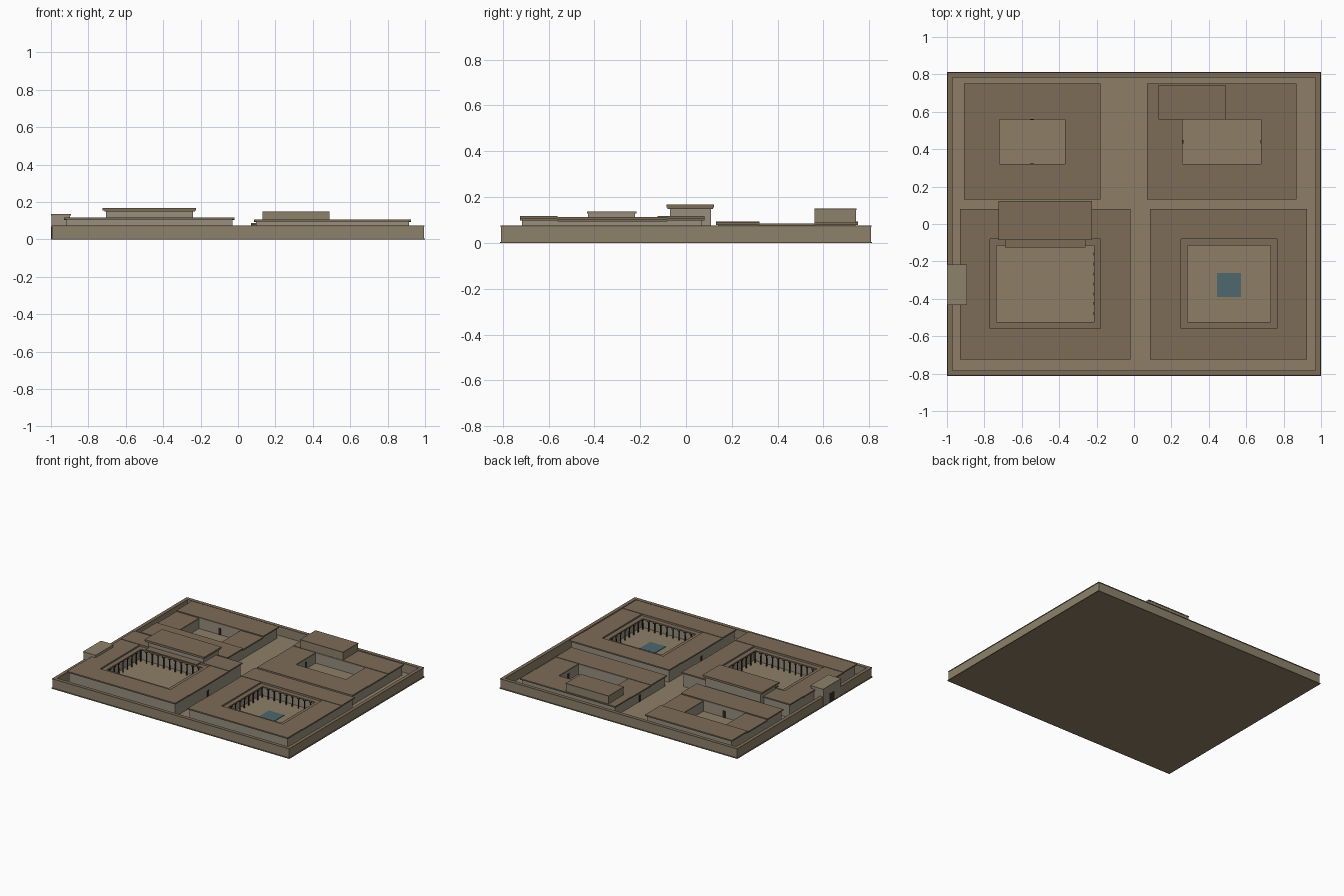
import bpy, bmesh
from mathutils import Vector, Matrix

if "Cube" in bpy.data.objects:
    bpy.data.objects.remove(bpy.data.objects["Cube"])


def mat(name, rgb):
    m = bpy.data.materials.new(name)
    m.diffuse_color = (*rgb, 1)
    m.use_nodes = True
    m.node_tree.nodes["Principled BSDF"].inputs["Base Color"].default_value = m.diffuse_color
    return m


EARTH = mat("earth", (.27, .21, .135))
MUD = mat("mud_wall", (.27, .22, .145))
ROOF = mat("roof_clay", (.205, .15, .095))
PLASTER = mat("plaster", (.31, .275, .21))
WOOD = mat("dark_wood", (.04, .025, .02))
WATER = mat("water", (.075, .14, .155))


def add_box(bm, x0, x1, y0, y1, z0, z1):
    m = Matrix.Translation(((x0 + x1) / 2, (y0 + y1) / 2, (z0 + z1) / 2))
    m = m @ Matrix.Diagonal((x1 - x0, y1 - y0, z1 - z0, 1))
    bmesh.ops.create_cube(bm, size=1, matrix=m)


def finish(name, bm, material):
    me = bpy.data.meshes.new(name)
    bm.to_mesh(me)
    bm.free()
    ob = bpy.data.objects.new(name, me)
    bpy.context.collection.objects.link(ob)
    me.materials.append(material)
    return ob


def boxes(name, material, *dims):
    bm = bmesh.new()
    for d in dims:
        add_box(bm, *d)
    return finish(name, bm, material)


def ring(outer, inner, z0, z1):
    """Four boxes round a rectangular opening: south, north, west, east."""
    a, b, c, d = outer
    e, f, g, h = inner
    return [(a, b, c, g, z0, z1), (a, b, h, d, z0, z1),
            (a, e, g, h, z0, z1), (f, b, g, h, z0, z1)]


def inset(r, t):
    return (r[0] + t, r[1] - t, r[2] + t, r[3] - t)


def columns(name, rect, z0, z1, spacing=.05):
    bm = bmesh.new()
    a, b, c, d = rect
    nx, ny = round((b - a) / spacing), round((d - c) / spacing)
    pts = [(a + (b - a) * i / nx, y) for i in range(nx + 1) for y in (c, d)]
    pts += [(x, c + (d - c) * i / ny) for i in range(1, ny) for x in (a, b)]
    for x, y in pts:
        bmesh.ops.create_cone(bm, cap_ends=True, segments=8, radius1=.005, radius2=.004,
                              depth=z1 - z0,
                              matrix=Matrix.Translation((x, y, (z0 + z1) / 2)))
        add_box(bm, x - .008, x + .008, y - .008, y + .008, z1 - .008, z1)
    return finish(name, bm, WOOD)


G = .006  # ground level

# Ground, perimeter wall, plinth and coping
site = (-1, 1, -.813, .813)
boxes("ground", EARTH, (-.99, .99, -.803, .803, 0, G))
boxes("wall_plinth", ROOF, *ring(site, inset(site, .035), 0, .005))
boxes("perimeter_wall", MUD, *ring(inset(site, .006), inset(site, .028), 0, .07))
boxes("wall_coping", ROOF, *ring(inset(site, .003), inset(site, .03), .07, .075))


def wings(name, outer, court, tops):
    """Courtyard building: plaster wings under slightly overhanging roof slabs."""
    walls = ring(inset(outer, .01), court, G, 0)
    roofs = ring(outer, court, 0, 0)
    boxes(name + "_wings", PLASTER, *[(*w[:4], G, t - .01) for w, t in zip(walls, tops)])
    boxes(name + "_roofs", ROOF, *[(*r[:4], t - .01, t) for r, t in zip(roofs, tops)])


# Four courtyard buildings
sw, sw_court = (-.93, -.02, -.725, .08), (-.77, -.18, -.56, -.08)
se, se_court = (.085, .925, -.725, .08), (.25, .765, -.56, -.08)
nw, nw_court = (-.91, -.18, .13, .75), (-.72, -.37, .32, .56)
ne, ne_court = (.07, .87, .13, .75), (.26, .68, .32, .56)
wings("southwest", sw, sw_court, (.117, .117, .114, .114))
wings("southeast", se, se_court, (.107, .107, .104, .104))
wings("northwest", nw, nw_court, (.093, .093, .085, .085))
wings("northeast", ne, ne_court, (.088, .088, .085, .085))

# Verandas with columns round the two large courts
for name, court, top in (("southwest", sw_court, .103), ("southeast", se_court, .093)):
    edge = inset(court, .035)
    boxes(name + "_veranda_roof", ROOF, *ring(court, edge, top - .009, top))
    columns(name + "_columns", inset(court, .028), G, top - .009)

# Audience hall with overhanging cornice and front portico
boxes("hall_body", PLASTER, (-.705, -.24, -.07, .11, G, .148))
boxes("hall_cornice", ROOF, (-.715, -.23, -.08, .118, .148, .155),
      (-.725, -.225, -.085, .123, .155, .167))
boxes("hall_portico_roof", ROOF, (-.69, -.26, -.125, -.07, .108, .117))

# Upper storey on the northeast building
boxes("upper_storey", MUD, (.132, .488, .562, .742, .08, .143))
boxes("upper_storey_roof", ROOF, (.13, .49, .56, .744, .143, .15))

# Gatehouse in the west wall
boxes("gatehouse", PLASTER, (-.998, -.897, -.428, -.222, 0, .129))
boxes("gatehouse_roof", MUD, (-1, -.893, -.433, -.217, .129, .136))
boxes("gate_door", WOOD, (-1, -.99, -.355, -.295, .004, .07))

# Garden pool and its rim
pool = (.443, .573, -.39, -.262)
boxes("pool_water", WATER, (*pool, G, .010))


# Doors facing the courts and the central passage
def door(name, x, y, along_x, h=.05, w=.02):
    dx, dy = (w / 2, .004) if along_x else (.004, w / 2)
    boxes(name, WOOD, (x - dx, x + dx, y - dy, y + dy, G, G + h))


for i, (x, y, ax) in enumerate([(-.545, .56, True), (-.545, .32, True), (.26, .44, False),
                                (.68, .44, False), (-.545, .14, True), (.095, -.32, False),
                                (-.03, -.32, False), (.08, .44, False), (-.47, -.07, True)]):
    door(f"door_{i + 1}", x, y, ax)
